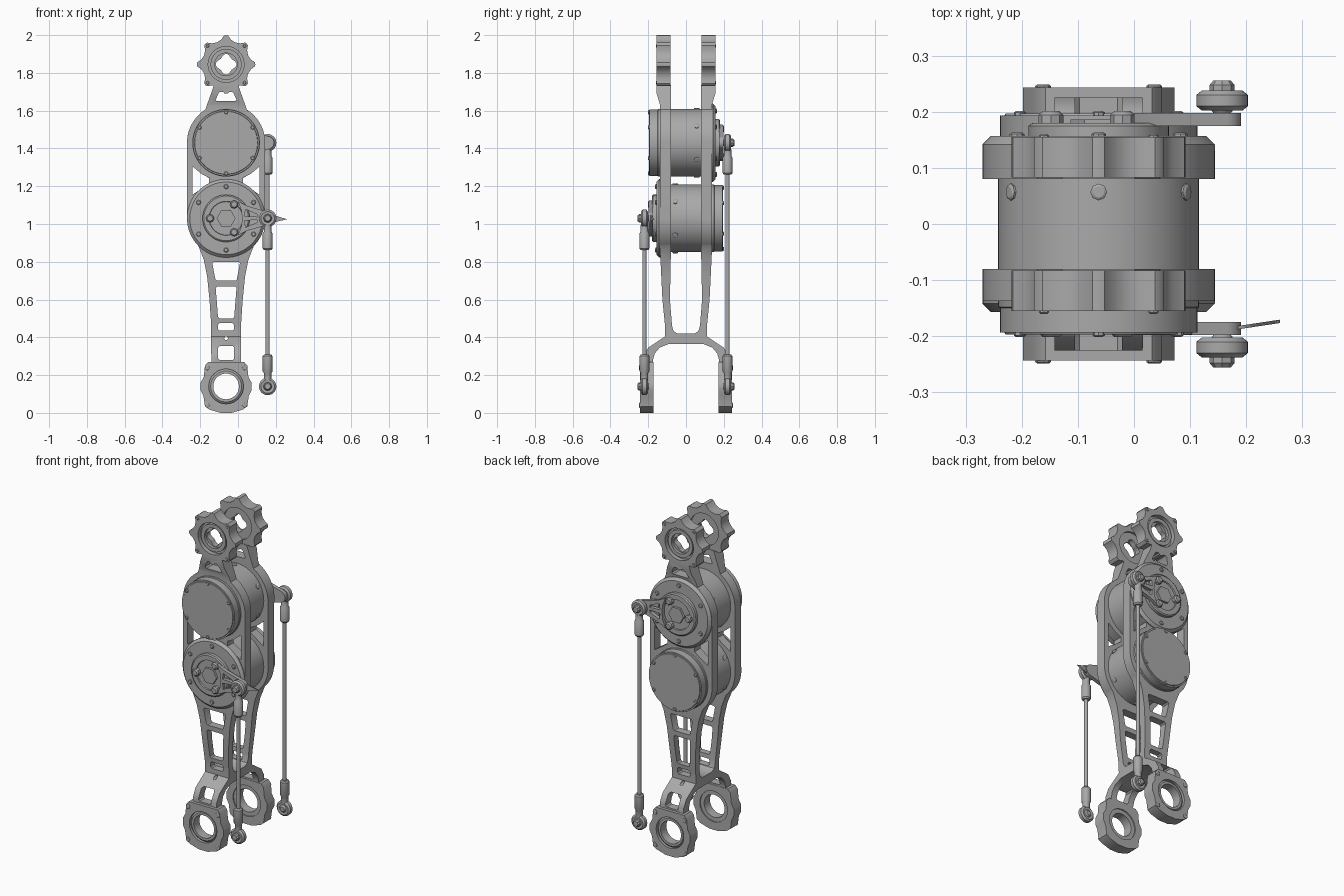
import bpy, bmesh, math
from mathutils import Matrix, Vector

if "Cube" in bpy.data.objects:
    bpy.data.objects.remove(bpy.data.objects["Cube"])

CX = -0.063          # centre line of the leg
UP, LOW = 1.43, 1.03  # motor heights
ROD_X = 0.157

metal = bpy.data.materials.new("grey metal")
metal.use_nodes = True
GREY = (0.4, 0.4, 0.4, 1)
metal.diffuse_color = GREY
metal.node_tree.nodes["Principled BSDF"].inputs["Base Color"].default_value = GREY


def add(name, bm):
    bmesh.ops.remove_doubles(bm, verts=bm.verts, dist=1e-5)
    bmesh.ops.recalc_face_normals(bm, faces=bm.faces)
    mesh = bpy.data.meshes.new(name)
    bm.to_mesh(mesh)
    bm.free()
    mesh.materials.append(metal)
    ob = bpy.data.objects.new(name, mesh)
    bpy.context.collection.objects.link(ob)
    return ob


def smooth(ob):
    bpy.ops.object.select_all(action='DESELECT')
    ob.select_set(True)
    bpy.context.view_layer.objects.active = ob
    bpy.ops.object.shade_smooth_by_angle(angle=math.radians(35))
    return ob


def arc(r, a0=0, a1=360, n=48, cz=0, cx=0):
    full = abs(a1 - a0) == 360
    steps = n if full else n - 1
    angs = [math.radians(a0 + (a1 - a0) * i / steps) for i in range(n)]
    return [(cx + r * math.cos(a), cz + r * math.sin(a)) for a in angs]


def mirrored(half):
    return half + [(-a, b) for a, b in reversed(half) if a != 0]


def plate(name, loops, lo, hi, side=False):
    """Flat shape with holes, thickened along y (or along x when side)."""
    cu = bpy.data.curves.new(name, 'CURVE')
    cu.dimensions, cu.fill_mode, cu.extrude = '2D', 'BOTH', (hi - lo) / 2
    for pts in loops:
        sp = cu.splines.new('POLY')
        sp.points.add(len(pts) - 1)
        for p, (a, b) in zip(sp.points, pts):
            p.co = (a, b, 0, 1)
        sp.use_cyclic_u = True
    tmp = bpy.data.objects.new(name, cu)
    bpy.context.collection.objects.link(tmp)
    deps = bpy.context.evaluated_depsgraph_get()
    mesh = bpy.data.meshes.new_from_object(tmp.evaluated_get(deps))
    bm = bmesh.new()
    bm.from_mesh(mesh)
    bpy.data.objects.remove(tmp)
    bpy.data.meshes.remove(mesh)
    mid = (lo + hi) / 2
    for v in bm.verts:
        a, b, c = v.co
        v.co = (mid + c, a, b) if side else (a, mid + c, b)
    return add(name, bm)


def lathe(name, profile, centre, axis=(0, 1, 0), n=48):
    """Turn (radius, distance) points around an axis through centre."""
    bm = bmesh.new()
    verts = [bm.verts.new((r, 0, t)) for r, t in profile]
    edges = [bm.edges.new(p) for p in zip(verts, verts[1:])]
    bmesh.ops.spin(bm, geom=verts + edges, cent=(0, 0, 0), axis=(0, 0, 1),
                   angle=math.tau, steps=n)
    turn = Vector(axis).to_track_quat('Z', 'Y').to_matrix().to_4x4()
    bm.transform(Matrix.Translation(centre) @ turn)
    return smooth(add(name, bm))


def bolt(name, r, h, centre, axis):
    return lathe(name, [(0, -h), (r, -h), (r, h * .5), (r * .7, h), (0, h)], centre, axis, 8)


# Frame: front outline with windows, trimmed by the side outline
outline = [(0.065, 1.735), (0.08, 1.69), (0.105, 1.62)]
outline += arc(0.207, 58, 0, 14, UP) + arc(0.207, 0, -45, 12, LOW)
outline += [(0.118, 0.81), (0.1, 0.72), (0.088, 0.6), (0.08, 0.48), (0.078, 0.235)]
gap = [(0.178, 1.305), (0.178, 1.155), (0.125, 1.19), (0.09, 1.215), (0.09, 1.245), (0.13, 1.265)]
windows = [arc(0.17, cz=UP), arc(0.17, cz=LOW), gap, [(-a, b) for a, b in gap], arc(0.01, n=12, cz=0.395)]
for wt, zt, wb, zb in [(0.04, 1.70, 0.055, 1.65), (0.073, 0.8, 0.057, 0.7), (0.055, 0.67, 0.043, 0.5),
                       (0.042, 0.475, 0.042, 0.435), (0.042, 0.355, 0.042, 0.28)]:
    c = 0.008
    windows.append(mirrored([(wt - c, zt), (wt, zt - c), (wb, zb + c), (wb - c, zb)]))
loops = [[(CX + a, b) for a, b in lp] for lp in [mirrored(outline)] + windows]
frame = plate("frame", loops, -0.3, 0.3)
profile = [(0, 0.365), (0.09, 0.365), (0.14, 0.345), (0.165, 0.315), (0.175, 0.28), (0.175, 0.22),
           (0.225, 0.22), (0.225, 0.3), (0.2, 0.345), (0.11, 0.405), (0.11, 0.45), (0.125, 0.6),
           (0.137, 0.85), (0.137, 1.63), (0.155, 1.69), (0.155, 1.75), (0.08, 1.75), (0.08, 0.85),
           (0.085, 0.6), (0.074, 0.46), (0.065, 0.432), (0.045, 0.42), (0, 0.42)]
trim = plate("frame_trim", [mirrored(profile)], -0.6, 0.6, side=True)
cut = frame.modifiers.new("trim", 'BOOLEAN')
cut.operation, cut.solver, cut.object = 'INTERSECT', 'EXACT', trim
bpy.context.view_layer.objects.active = frame
bpy.ops.object.modifier_apply(modifier="trim")
bpy.data.objects.remove(trim)
smooth(frame)

# Hip and knee bearing housings on both sides
HIP, KNEE = 1.845, 0.14
star = []
for k in range(8):
    for off, r in [(-4, 0.153), (0, 0.155), (4, 0.153), (11, 0.134), (22.5, 0.126), (34, 0.134)]:
        a = math.radians(45 * k + off)
        star.append((CX + r * math.cos(a), HIP + r * math.sin(a)))
lobes = []
for k in range(48):
    a = math.tau * k / 48
    r = 0.048 + 0.007 * math.cos(4 * a)
    lobes.append((CX + r * math.cos(a), HIP + r * math.sin(a)))
shell = mirrored([(0.03, 0.13), (0.095, 0.13), (0.112, 0.11), (0.118, 0.05), (0.135, 0.02), (0.135, -0.02),
                  (0.12, -0.05), (0.112, -0.105), (0.09, -0.122), (0.03, -0.14)])
shell = [(CX + a, KNEE + b) for a, b in shell]

for s, side in [(-1, "front"), (1, "back")]:
    def span(a, b):
        return sorted((s * a, s * b))
    smooth(plate(side + "_hip_housing", [star, arc(0.095, cz=HIP, cx=CX)], *span(0.083, 0.155)))
    smooth(plate(side + "_hip_bearing", [arc(0.097, cz=HIP, cx=CX), lobes], *span(0.095, 0.128)))
    lathe(side + "_hip_race", [(0.06, 0.12), (0.082, 0.12), (0.082, 0.145), (0.06, 0.145), (0.06, 0.12)],
          (CX, 0, HIP), (0, s, 0))
    smooth(plate(side + "_knee_housing", [shell, arc(0.092, cz=KNEE, cx=CX)], *span(0.173, 0.243)))
    lathe(side + "_knee_bearing", [(0.068, 0.18), (0.094, 0.18), (0.094, 0.225), (0.082, 0.235),
                                   (0.068, 0.235), (0.068, 0.18)], (CX, 0, KNEE), (0, s, 0))
    for k in range(4):
        a = math.radians(45 + 90 * k)
        dx, dz = math.cos(a), math.sin(a)
        bolt(side + "_knee_bolt", 0.014, 0.006, (CX + 0.14 * dx, s * 0.243, KNEE + 0.14 * dz), (0, s, 0))
        bolt(side + "_hip_bolt", 0.009, 0.005, (CX + 0.138 * dx, s * 0.155, HIP + 0.138 * dz), (0, s, 0))

# Motors, each with its output disc, lever and push rod
for s, z, name in [(1, UP, "upper"), (-1, LOW, "lower")]:
    ax = (0, s, 0)
    lathe(name + "_motor", [(0, -0.197), (0.166, -0.197), (0.168, -0.193), (0.176, -0.193), (0.176, -0.15),
                            (0.179, -0.148), (0.179, 0.13), (0.207, 0.13), (0.207, 0.142), (0.192, 0.157),
                            (0.125, 0.157), (0.125, 0.175), (0.118, 0.18), (0.09, 0.18), (0.088, 0.172),
                            (0.052, 0.172), (0, 0.172)], (CX, 0, z), ax, 64)
    lathe(name + "_hub", [(0, 0.17), (0.05, 0.17), (0.05, 0.186), (0, 0.186)], (CX, 0, z), ax, 6)
    for k in range(6):
        a = math.radians(30 + 60 * k)
        d = Vector((math.cos(a), 0, math.sin(a)))
        c = Vector((CX, 0, z))
        y = Vector((0, s, 0))
        bolt(name + "_disc_screw", 0.013, 0.006, c + d * 0.168 + y * 0.157, ax)
        bolt(name + "_cap_screw", 0.011, 0.005, c + d * 0.162 - y * 0.196, (0, -s, 0))
        bolt(name + "_side_screw", 0.015, 0.006, c + d * 0.179 + y * 0.057, d)
    for k in range(3):
        a = math.radians(60 + 120 * k)
        bolt(name + "_hub_bolt", 0.022, 0.014,
             (CX + 0.085 * math.cos(a), s * 0.187, z + 0.085 * math.sin(a)), ax)
    # Lever with two slots
    lever = [(0.0, z - 0.09), (0.05, z - 0.065)] + arc(0.034, -75, 75, 12, z, ROD_X)
    lever += [(0.05, z + 0.065), (0.0, z + 0.09), (0.018, z + 0.04), (0.022, z), (0.018, z - 0.04)]
    slots = [[(0.035, z + m * 0.012), (0.105, z + m * 0.008), (0.1, z + m * 0.022),
              (0.04, z + m * 0.048)] for m in (1, -1)]
    smooth(plate(name + "_lever", [lever] + slots, *sorted((s * 0.175, s * 0.198))))

    # Push rod: eyes, sockets and bolts at both ends
    y = s * 0.22
    lathe(name + "_rod", [(0, KNEE + 0.1), (0.011, KNEE + 0.1), (0.011, z - 0.1), (0, z - 0.1)],
          (ROD_X, y, 0), (0, 0, 1), 16)
    for end, d in [(z, -1), (KNEE, 1)]:
        lathe(name + "_rod_eye", [(0.022, -0.016), (0.036, -0.018), (0.046, -0.01), (0.046, 0.01),
                                  (0.036, 0.018), (0.022, 0.016), (0.022, -0.016)], (ROD_X, y, end), ax, 32)
        lathe(name + "_rod_ball", [(0, -0.024), (0.014, -0.024), (0.024, -0.012), (0.026, 0),
                                   (0.024, 0.012), (0.014, 0.024), (0, 0.024)], (ROD_X, y, end), ax, 24)
        bolt(name + "_rod_bolt", 0.022, 0.016, (ROD_X, s * 0.24, end), ax)
        lathe(name + "_rod_socket", [(0, 0.035), (0.02, 0.035), (0.02, 0.07), (0.026, 0.08), (0.026, 0.16),
                                     (0.02, 0.168), (0, 0.168)], (ROD_X, y, end), (0, 0, d), 20)

# Thin pointer on the lower lever
tip = plate("lever_pointer", [[(0.13, LOW - 0.035), (0.26, LOW - 0.005), (0.13, LOW + 0.035)]], -0.196, -0.19)
for v in tip.data.vertices:
    v.co.y += (v.co.x - 0.13) * 0.15
